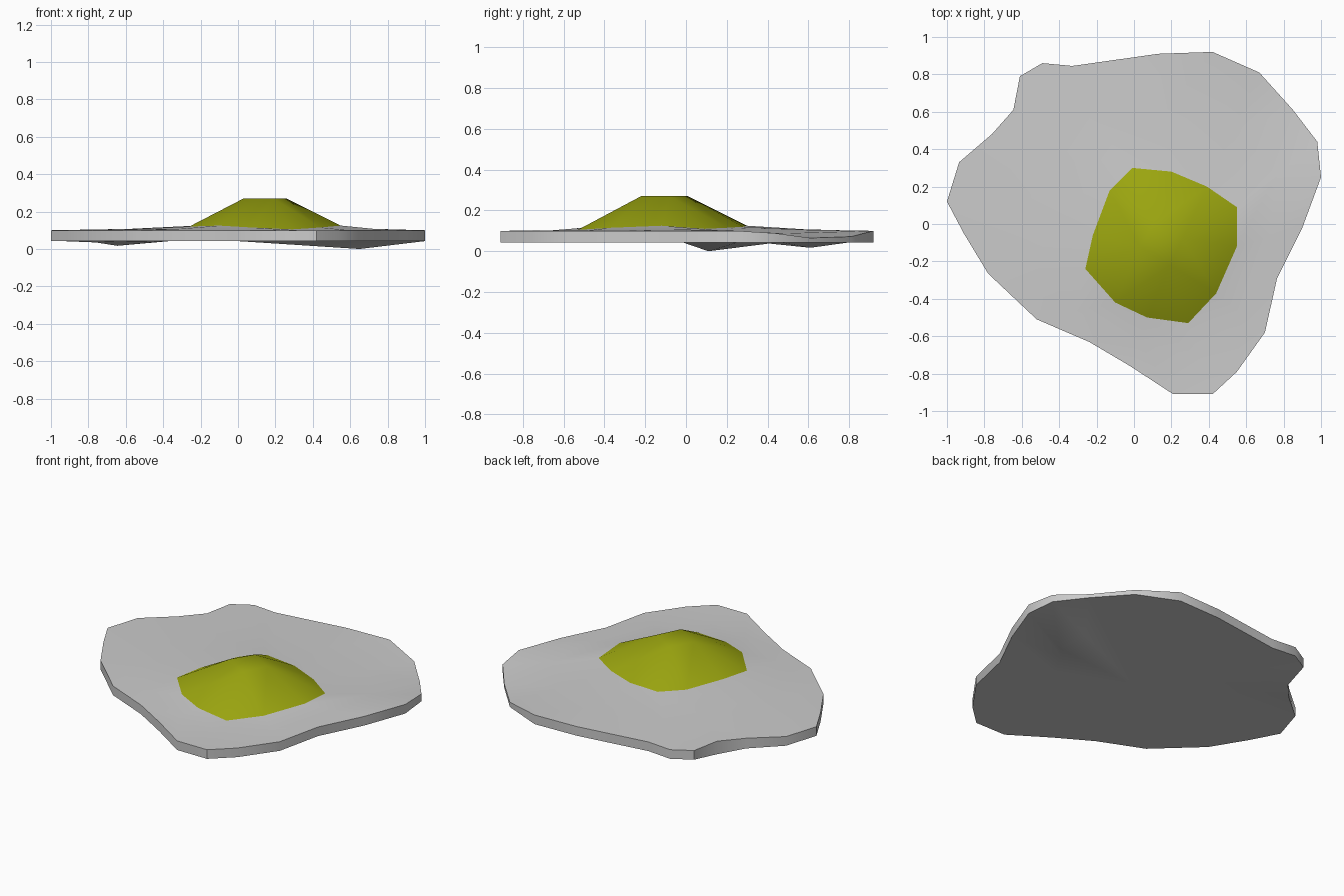
import bpy
import bmesh
import math
from mathutils import Vector

cube = bpy.data.objects.get("Cube")
if cube:
    bpy.data.objects.remove(cube, do_unlink=True)


def make_material(name, color):
    material = bpy.data.materials.new(name)
    material.use_nodes = True
    material.diffuse_color = color
    material.node_tree.nodes["Principled BSDF"].inputs["Base Color"].default_value = color
    return material


def add_ring(bm, points):
    return [bm.verts.new(point) for point in points]


def bridge(bm, outer, inner):
    """Join an outer ring to an inner one that has as many or fewer corners."""
    step = len(outer) // len(inner)
    for j, corner in enumerate(inner):
        for i in range(j * step, (j + 1) * step):
            bm.faces.new((outer[i], outer[(i + 1) % len(outer)], corner))
        last = outer[(j + 1) * step % len(outer)]
        bm.faces.new((last, inner[(j + 1) % len(inner)], corner))


def finish(bm, name, material, angle):
    mesh = bpy.data.meshes.new(name)
    bm.to_mesh(mesh)
    bm.free()
    mesh.materials.append(material)
    part = bpy.data.objects.new(name, mesh)
    bpy.context.collection.objects.link(part)
    bpy.ops.object.select_all(action="DESELECT")
    bpy.context.view_layer.objects.active = part
    part.select_set(True)
    bpy.ops.object.shade_smooth_by_angle(angle=math.radians(angle))


stone = make_material("pale grey stone", (0.60, 0.60, 0.60, 1))
moss = make_material("olive yellow moss", (0.33, 0.38, 0.005, 1))

# Irregular outline of the slab, counter-clockwise from its left side
outline = [(1, .25), (.98, .44), (.85, .61), (.67, .81), (.42, .92), (.13, .91),
           (-.33, .845), (-.49, .86), (-.61, .79), (-.645, .61), (-.76, .48),
           (-.935, .33), (-1, .12), (-.91, -.05), (-.78, -.265), (-.52, -.51),
           (-.24, -.63), (-.02, -.76), (.21, -.91), (.42, -.91), (.55, -.79),
           (.7, -.58), (.765, -.29), (.9, -.02)]

# Foot of the mound, shared by slab and mound
foot = [Vector(p) for p in (
    (.55, .09, .11), (.39, .2, .115), (.2, .28, .12), (-.01, .3, .125),
    (-.13, .18, .125), (-.22, -.06, .125), (-.26, -.24, .12), (-.1, -.42, .125),
    (.07, -.5, .115), (.29, -.53, .105), (.44, -.37, .115), (.55, -.12, .125))]
peak = [(.26, -.08, .27), (.11, .01, .27), (.03, -.12, .27), (.19, -.22, .27)]

# Rim heights, with the worn edge at the back left and the sagging notch
rim_top, rim_base = .1, .042
worn = {1: .088, 2: .065, 3: .072}
sagging = {9: .017, 10: .035}
upper = [Vector((x, y, worn.get(i, rim_top))) for i, (x, y) in enumerate(outline)]
lower = [Vector((x, y, sagging.get(i, rim_base))) for i, (x, y) in enumerate(outline)]

# Slab: gently rising top, upright edge, slightly uneven underside
bm = bmesh.new()
top_ring = add_ring(bm, upper)
base_ring = add_ring(bm, lower)
middle = [upper[2 * j + 1].lerp(p, .5) for j, p in enumerate(foot)]
for point in middle:
    point.z -= .005
middle_ring = add_ring(bm, middle)
foot_ring = add_ring(bm, foot)
bridge(bm, top_ring, middle_ring)
bridge(bm, middle_ring, foot_ring)

count = len(outline)
for i in range(count):
    k = (i + 1) % count
    bm.faces.new((base_ring[i], base_ring[k], top_ring[k], top_ring[i]))

under = [Vector((p.x * .6, p.y * .6, rim_base)) for p in lower]
under[0] = Vector((.65, .11, 0))
under_ring = add_ring(bm, under)
bridge(bm, base_ring, under_ring)
centre = bm.verts.new((0, 0, rim_base))
for i in range(count):
    bm.faces.new((under_ring[i], under_ring[(i + 1) % count], centre))
for face in bm.faces:
    face.normal_update()
    # Underside faces look down
    if all(v in base_ring or v in under_ring or v is centre for v in face.verts):
        face.normal_flip()
finish(bm, "stone_slab", stone, 40)

# Mound: faceted sides rising to a small flat top
bm = bmesh.new()
mound_ring = add_ring(bm, foot[-2:] + foot[:-2])
peak_ring = add_ring(bm, peak)
bridge(bm, mound_ring, peak_ring)
bm.faces.new(peak_ring)
finish(bm, "moss_mound", moss, 60)
